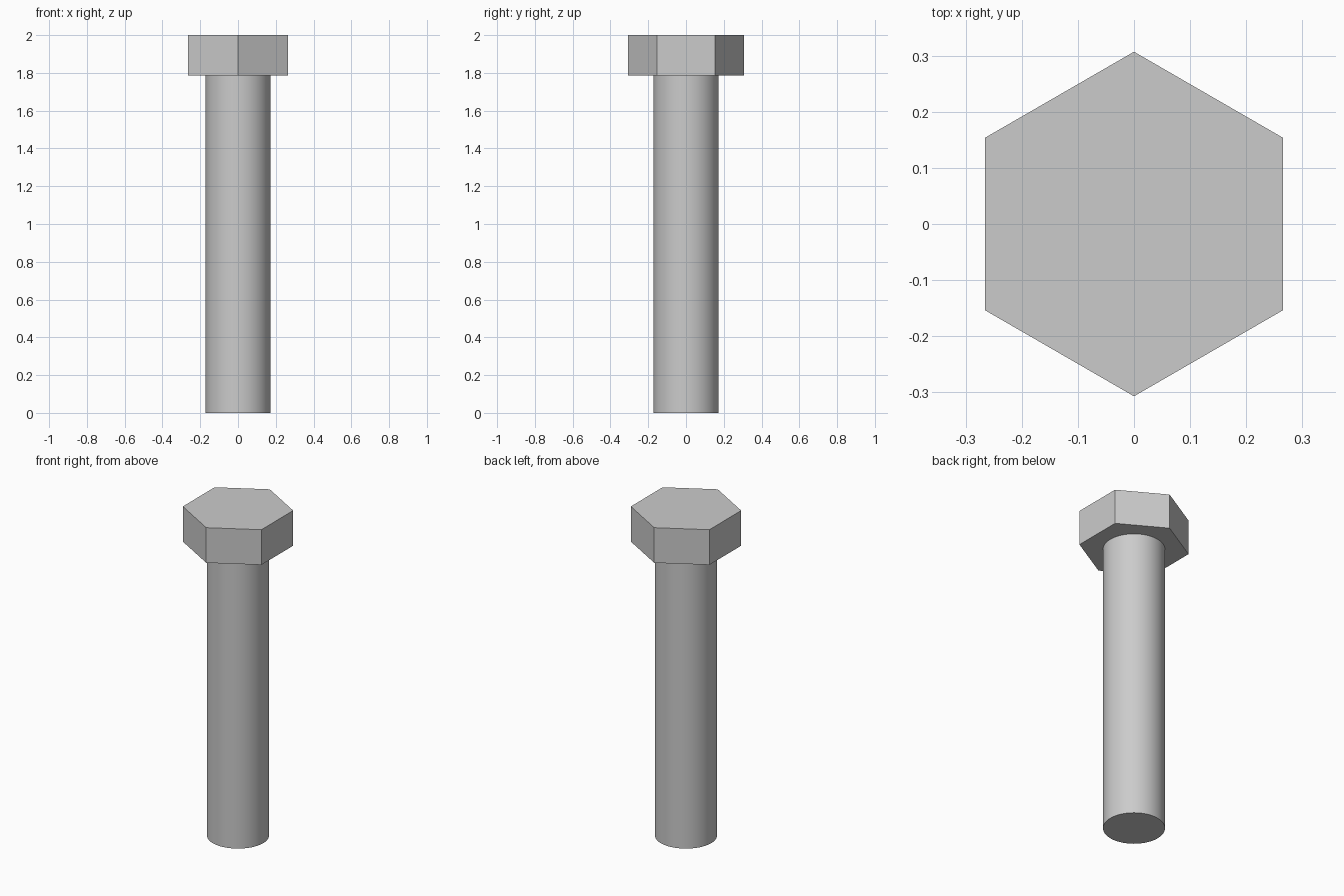
import bpy
import math

cube = bpy.data.objects.get("Cube")
if cube:
    bpy.data.objects.remove(cube, do_unlink=True)

# Plain steel grey
steel = bpy.data.materials.new("steel_grey")
steel.use_nodes = True
GREY = (0.6, 0.6, 0.6, 1.0)
steel.diffuse_color = GREY
steel.node_tree.nodes["Principled BSDF"].inputs["Base Color"].default_value = GREY

HEAD_BASE = 1.785
TOP = 2.0


def prism(name, sides, radius, bottom, top):
    """Upright prism between two heights, with a corner on +y."""
    bpy.ops.mesh.primitive_cylinder_add(
        vertices=sides, radius=radius, depth=top - bottom,
        location=(0, 0, (bottom + top) / 2))
    obj = bpy.context.object
    obj.name = name
    obj.data.materials.append(steel)
    return obj


# Hexagonal head with flat faces
prism("hex_head", 6, 0.307, HEAD_BASE, TOP)

# Smooth round shank
prism("shank", 64, 0.172, 0, HEAD_BASE)
bpy.ops.object.shade_smooth_by_angle(angle=math.radians(30))
